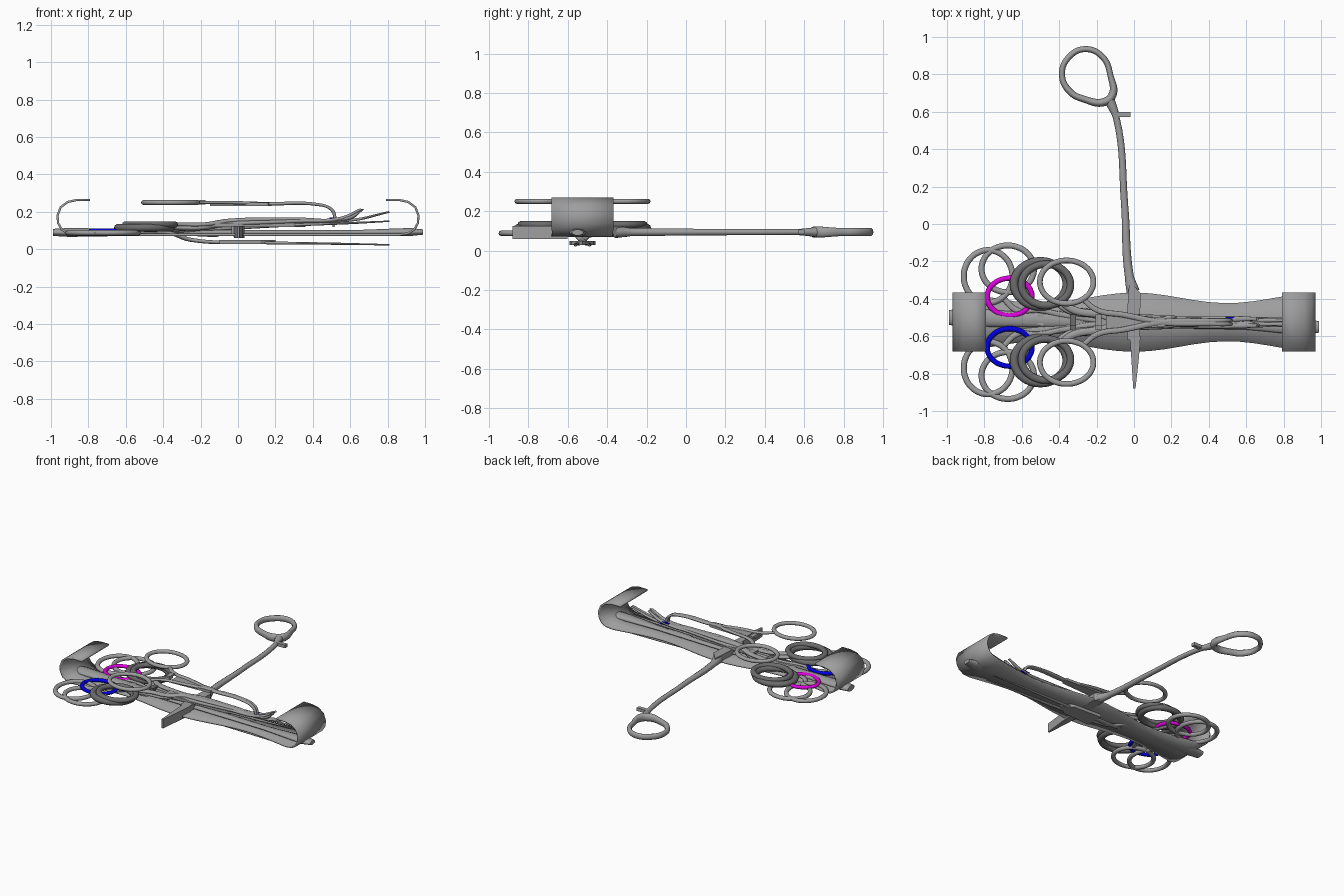
import bpy, bmesh, math
from math import sin, cos, pi
from mathutils import Vector

if "Cube" in bpy.data.objects:
    bpy.data.objects.remove(bpy.data.objects["Cube"], do_unlink=True)

MID = -0.525  # y of the tray's long axis


def material(name, colour):
    m = bpy.data.materials.new(name)
    m.use_nodes = True
    m.diffuse_color = (*colour, 1)
    m.node_tree.nodes["Principled BSDF"].inputs["Base Color"].default_value = (*colour, 1)
    return m


STEEL = material("steel_grey", (0.34, 0.34, 0.34))
DARK = material("dark_steel", (0.15, 0.15, 0.15))
PINK = material("magenta", (0.75, 0, 0.75))
BLUE = material("blue", (0, 0, 0.75))


def add_mesh(name, bm, mat):
    bmesh.ops.recalc_face_normals(bm, faces=bm.faces)
    me = bpy.data.meshes.new(name)
    bm.to_mesh(me)
    bm.free()
    me.materials.append(mat)
    ob = bpy.data.objects.new(name, me)
    bpy.context.collection.objects.link(ob)
    return ob


def smooth(ob):
    bpy.ops.object.select_all(action="DESELECT")
    ob.select_set(True)
    bpy.context.view_layer.objects.active = ob
    bpy.ops.object.shade_smooth_by_angle(angle=math.radians(40))


def tube(name, pts, radii, mat=STEEL, flat=1.0, closed=False):
    """Smooth swept rod; flat squashes its section in z."""
    cu = bpy.data.curves.new(name, "CURVE")
    cu.dimensions = "3D"
    cu.bevel_depth = 1
    cu.bevel_resolution = 3
    cu.resolution_u = 8
    cu.use_fill_caps = True
    sp = cu.splines.new("BEZIER")
    sp.bezier_points.add(len(pts) - 1)
    sp.use_cyclic_u = closed
    for bp, p, r in zip(sp.bezier_points, pts, radii):
        bp.co = (p[0], p[1], p[2] / flat)
        bp.radius = r
        bp.handle_left_type = bp.handle_right_type = "AUTO"
    cu.materials.append(mat)
    ob = bpy.data.objects.new(name, cu)
    bpy.context.collection.objects.link(ob)
    ob.scale.z = flat
    bpy.ops.object.select_all(action="DESELECT")
    ob.select_set(True)
    bpy.context.view_layer.objects.active = ob
    bpy.ops.object.convert(target="MESH")
    smooth(bpy.context.object)
    return bpy.context.object


def prism(name, outline, z0, z1, mat=STEEL):
    bm = bmesh.new()
    face = bm.faces.new([bm.verts.new((x, y, z0)) for x, y in outline])
    top = bmesh.ops.extrude_face_region(bm, geom=[face])["geom"]
    bmesh.ops.translate(bm, vec=(0, 0, z1 - z0),
                        verts=[v for v in top if isinstance(v, bmesh.types.BMVert)])
    return add_mesh(name, bm, mat)


def box(name, x0, x1, y0, y1, z0, z1, mat=STEEL):
    return prism(name, [(x0, y0), (x1, y0), (x1, y1), (x0, y1)], z0, z1, mat)


def ring(name, cx, cy, cz, rx, ry, r, mat=STEEL):
    n = 16
    pts = [(cx + rx * cos(2 * pi * i / n), cy + ry * sin(2 * pi * i / n), cz) for i in range(n)]
    return tube(name, pts, [r] * n, mat, 0.9, True)


def scissors(name, cx, dy, z, rx, ry, r, path, mat=(STEEL, STEEL), gap=0.018):
    """Two finger rings with crossing shanks; path lists (x, z) from pivot to tip."""
    for s, side, m in ((1, "left", mat[0]), (-1, "right", mat[1])):
        ring(f"{name}_{side}_ring", cx, MID + s * dy, z, rx, ry, r, m)
        pts = [(cx + rx * 0.6, MID + s * (dy - ry * 0.8), z),
               (cx + rx + 0.02, MID + s * 0.065, z),
               (cx + rx + 0.16, MID + s * 0.04, z)]
        pts += [(x, MID - s * gap * min(1, i * 0.7), h) for i, (x, h) in enumerate(path)]
        n = len(pts)
        radii = [r * 0.9, r, r] + [r * 1.15 - r * 0.75 * i / (n - 4) for i in range(n - 3)]
        tube(f"{name}_{side}_arm", pts, radii, STEEL, 0.6)


# Tray: waisted strip with both ends curled up and inward
half = [(0.79, 0.264), (0.86, 0.264), (0.91, 0.253), (0.948, 0.225), (0.965, 0.18),
        (0.962, 0.14), (0.942, 0.105), (0.91, 0.085), (0.86, 0.077)]
flat_part = [(-0.8 + 0.08 * i, 0.077) for i in range(21)]
profile = [(-x, z) for x, z in half] + flat_part + half[::-1]
bm = bmesh.new()
rows = []
for x, z in profile:
    w = 0.13 + 0.028 * cos(2 * pi * x)
    if abs(x) > 0.78 and z > 0.15:
        w = 0.158
    rows.append([bm.verts.new((x, MID + w * t, z)) for t in (-1, 0, 1)])
for a, b in zip(rows, rows[1:]):
    for i in range(2):
        bm.faces.new((a[i], b[i], b[i + 1], a[i + 1]))
tray = add_mesh("tray", bm, STEEL)
mod = tray.modifiers.new("thickness", "SOLIDIFY")
mod.thickness = 0.012
mod.offset = 0
smooth(tray)

# Long flat bar lying along the tray, with rounded ends
tube("long_bar", [(-0.99, -0.5, 0.09), (-0.9, -0.5, 0.09), (-0.6, -0.51, 0.09), (0, MID, 0.09),
                  (0.6, -0.54, 0.09), (0.92, -0.55, 0.092), (0.99, -0.55, 0.092)],
     [0.04, 0.05, 0.04, 0.03, 0.025, 0.045, 0.03], STEEL, 0.5)

# Ringed instruments nested over the tray
scissors("outer_scissors", -0.78, 0.245, 0.088, 0.13, 0.14, 0.016,
         [(-0.1, 0.11), (0.3, 0.13), (0.6, 0.14), (0.81, 0.15)])
scissors("lower_scissors", -0.675, 0.285, 0.088, 0.14, 0.125, 0.016,
         [(-0.25, 0.05), (0.1, 0.036), (0.5, 0.03), (0.81, 0.024)], gap=0.035)
scissors("coloured_scissors", -0.665, 0.135, 0.1, 0.12, 0.1, 0.014,
         [(-0.1, 0.12), (0.3, 0.14), (0.55, 0.16)], (PINK, BLUE))
scissors("dark_forceps", -0.5, 0.205, 0.115, 0.14, 0.12, 0.023,
         [(-0.1, 0.13), (0.3, 0.15), (0.55, 0.165), (0.66, 0.215)], (DARK, DARK))
scissors("dark_clamp", -0.47, 0.2, 0.132, 0.13, 0.11, 0.02,
         [(-0.05, 0.15), (0.3, 0.16), (0.6, 0.155), (0.81, 0.2)], (DARK, DARK), 0.01)
scissors("top_clamp", -0.36, 0.215, 0.25, 0.143, 0.115, 0.015,
         [(0.15, 0.243), (0.42, 0.24), (0.49, 0.22), (0.518, 0.17), (0.51, 0.12)], gap=0.01)

# Ratchets, box joints and small details
for i, (x, z) in enumerate(((-0.325, 0.125), (-0.19, 0.25), (-0.5, 0.095))):
    for s in (-1, 1):
        box(f"ratchet_{i}_{s}", x - 0.016, x + 0.016, MID + s * 0.012 - 0.03,
            MID + s * 0.012 + 0.03, z - 0.006 + s * 0.006, z + 0.006 + s * 0.006, DARK if i == 0 else STEEL)
prism("top_box_joint", [(-0.15, -0.565), (0.16, -0.55), (0.18, MID), (0.16, -0.5), (-0.15, -0.485)], 0.232, 0.25)
prism("middle_box_joint", [(-0.2, -0.57), (0.3, -0.55), (0.36, MID), (0.3, -0.5), (-0.2, -0.48)], 0.12, 0.14)
prism("lower_box_joint", [(-0.1, -0.59), (0.12, -0.58), (0.2, MID), (0.12, -0.47), (-0.1, -0.46)], 0.028, 0.05)
box("blue_tip_mark", 0.49, 0.56, -0.506, -0.496, 0.15, 0.17, BLUE)
tube("leaf_tip", [(0.46, MID, 0.155), (0.58, -0.535, 0.165), (0.67, -0.54, 0.215)],
     [0.012, 0.025, 0.006], STEEL, 0.5)

# Instrument lying across the tray
loop = [(-0.385, 0.8), (-0.35, 0.89), (-0.26, 0.935), (-0.165, 0.89), (-0.125, 0.79),
        (-0.115, 0.69), (-0.16, 0.652), (-0.26, 0.665), (-0.345, 0.71)]
tube("cross_ring", [(x, y, 0.094) for x, y in loop], [0.016] * 5 + [0.022] * 2 + [0.018] * 2,
     STEEL, 1.3, True)
tube("cross_shank", [(-0.13, 0.66, 0.094), (-0.095, 0.57, 0.094), (-0.05, 0.1, 0.094),
                     (-0.025, -0.28, 0.094), (-0.005, -0.36, 0.094)],
     [0.028, 0.018, 0.019, 0.024, 0.035], STEEL, 0.9)
box("cross_ratchet", -0.09, -0.02, 0.572, 0.6, 0.085, 0.108)
prism("cross_joint", [(-0.025, -0.3), (-0.035, -0.45), (-0.035, -0.62), (0.03, -0.62), (0.035, -0.37)],
      0.07, 0.125)
prism("cross_blade", [(-0.022, -0.6), (-0.004, -0.88), (0.008, -0.88), (0.026, -0.72), (0.035, -0.6)],
      0.06, 0.125)
